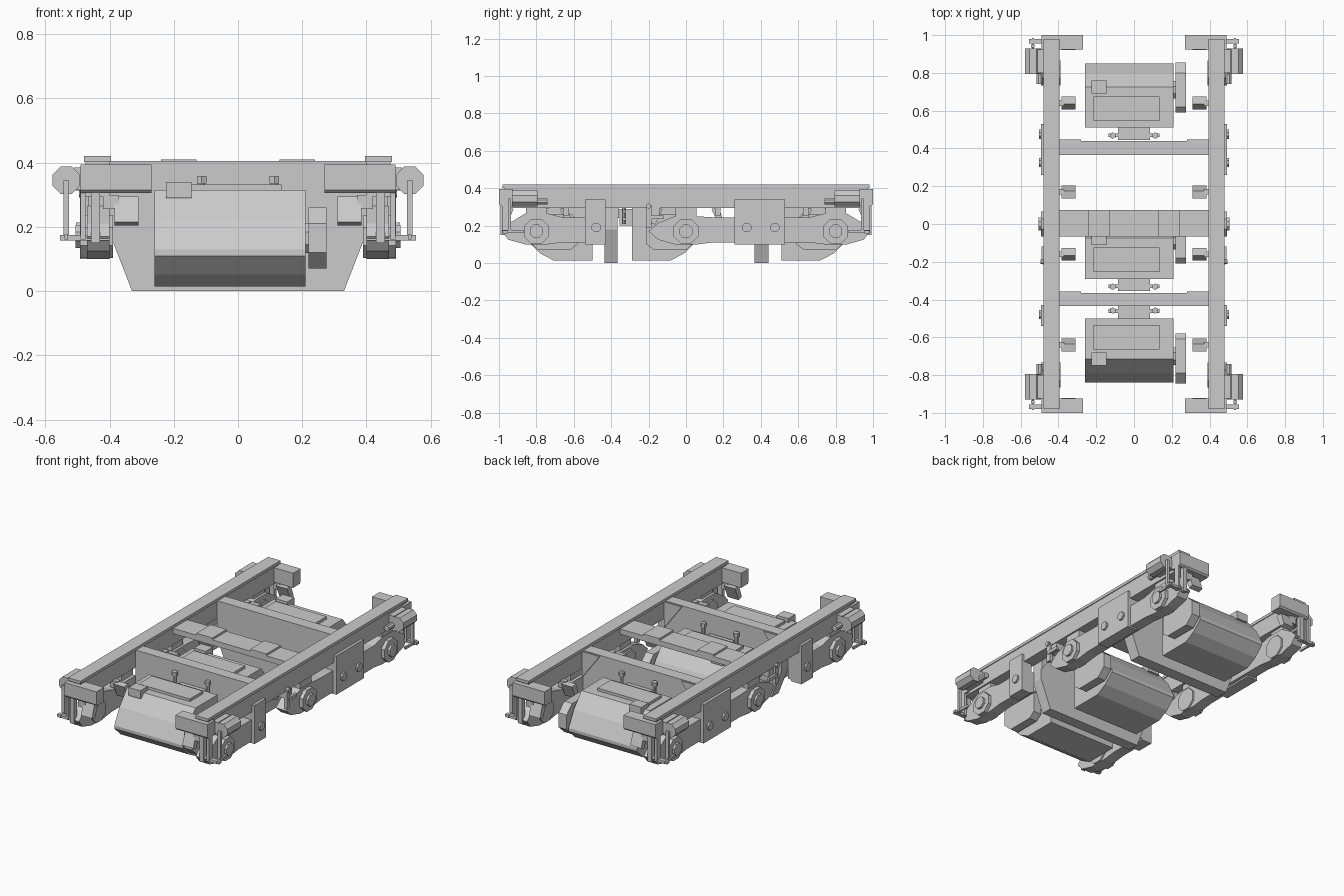
import bpy, bmesh
from math import cos, sin, pi

if "Cube" in bpy.data.objects:
    bpy.data.objects.remove(bpy.data.objects["Cube"])


def prism(name, pts, a, b, axis='x'):
    """Extrude a closed 2D profile: (y,z) along x, (x,z) along y, (x,y) along z."""
    place = {'x': lambda p, t: (t, p[0], p[1]),
             'y': lambda p, t: (p[0], t, p[1]),
             'z': lambda p, t: (p[0], p[1], t)}[axis]
    bm = bmesh.new()
    lo = [bm.verts.new(place(p, a)) for p in pts]
    hi = [bm.verts.new(place(p, b)) for p in pts]
    bm.faces.new(lo)
    bm.faces.new(hi)
    n = len(pts)
    for i in range(n):
        j = (i + 1) % n
        bm.faces.new((lo[i], lo[j], hi[j], hi[i]))
    bmesh.ops.recalc_face_normals(bm, faces=bm.faces)
    me = bpy.data.meshes.new(name)
    bm.to_mesh(me)
    bm.free()
    ob = bpy.data.objects.new(name, me)
    bpy.context.collection.objects.link(ob)
    return ob


def box(name, x0, x1, y0, y1, z0, z1):
    return prism(name, [(x0, y0), (x1, y0), (x1, y1), (x0, y1)], z0, z1, 'z')


def cyl(name, c, r, a, b, axis='x', n=8):
    pts = [(c[0] + r * cos(2 * pi * (i + .5) / n),
            c[1] + r * sin(2 * pi * (i + .5) / n)) for i in range(n)]
    return prism(name, pts, a, b, axis)


# traction motors: flat side at y0, rounded side towards d
MOTOR = [(0, .015), (0, .315), (.215, .315), (.29, .225), (.34, .13),
         (.34, .11), (.28, .052), (.21, .015)]
GEAR = [(.08, .10), (.08, .23), (.11, .26), (.29, .26), (.345, .21),
        (.345, .12), (.29, .07), (.12, .07)]
for tag, y0, d in (('front', -.50, -1), ('middle', -.29, 1), ('rear', .51, 1)):
    Y = lambda u: y0 + d * u
    prism(tag + '_motor', [(Y(u), z) for u, z in MOTOR], -.26, .21)
    prism(tag + '_gear_case', [(Y(u), z) for u, z in GEAR], .22, .275)
    cyl(tag + '_gear_shaft', (Y(.2), .165), .05, .205, .225)
    box(tag + '_motor_lid', -.215, .135, Y(.035), Y(.165), .31, .332)
    box(tag + '_terminal_box', -.225, -.145, Y(.18), Y(.25), .29, .34)
    # nose suspension between motor and transom
    box(tag + '_motor_nose', -.085, .085, Y(.01), Y(-.065), .20, .29)
    for z in (.235, .275):
        box(tag + '_nose_bar', -.135, .135, Y(-.03), Y(-.05), z - .008, z + .008)
    for x in (-.113, .113):
        cyl(tag + '_nose_bolt', (x, Y(-.042)), .011, .21, .355, 'z')
        cyl(tag + '_nose_bolt_head', (x, Y(-.042)), .017, .335, .358, 'z', 6)

# transoms and centre cross plank
TRANSOM = [(-.33, 0), (.33, 0), (.40, .18), (.40, .405), (-.40, .405), (-.40, .18)]
for tag, y0, y1 in (('front', -.435, -.365), ('rear', .365, .44)):
    prism(tag + '_transom', TRANSOM, y0, y1, 'y')
    for s in (-1, 1):
        prism(tag + '_transom_gusset',
              [(s * .40, .40), (s * .28, .40), (s * .40, .24)], y1, y1 + .008, 'y')
box('centre_cross_plank', -.41, .41, -.065, .075, .365, .398)
for s in (-1, 1):
    box('plank_pad', s * .13, s * .24, -.065, .075, .395, .41)

# lower side beams, with a gap ahead of the middle axle
BEAM_FRONT = [(-.985, .17), (-.95, .125), (-.86, .10), (-.74, .10), (-.66, .11),
              (-.43, .11), (-.43, .245), (-.66, .245), (-.74, .265), (-.86, .265),
              (-.95, .21)]
BEAM_REAR = [(-.20, .17), (-.15, .125), (-.06, .10), (.06, .10), (.14, .11),
             (.66, .11), (.74, .10), (.86, .10), (.95, .125), (.985, .17),
             (.95, .21), (.86, .265), (.74, .265), (.66, .245), (.14, .245),
             (.06, .25), (-.06, .25), (-.15, .215)]

for s in (-1, 1):
    # main side frame with top flange
    box('side_frame', s * .40, s * .475, -.97, .97, .295, .405)
    box('side_frame_flange', s * .395, s * .48, -.98, .98, .402, .42)
    prism('front_lower_beam', BEAM_FRONT, s * .40, s * .47)
    prism('rear_lower_beam', BEAM_REAR, s * .40, s * .47)

    # axle boxes
    for y in (-.8, 0, .8):
        cyl('axle_box', (y, .17), .072, s * .39, s * .492)
        cyl('axle_box_cap', (y, .17), .038, s * .48, s * .506)
        box('axle_box_guide', s * .415, s * .465, y - .055, y + .055, .23, .30)

    # spring pad plates with bosses
    for tag, y0, y1, bosses in (('narrow', -.54, -.43, (-.48,)),
                                ('wide', .26, .53, (.325, .475))):
        box(tag + '_spring_pad', s * .42, s * .492, y0, y1, .10, .34)
        for y in bosses:
            cyl(tag + '_pad_boss', (y, .19), .026, s * .48, s * .504)

    # brake shoes with hangers, w points to the wheel
    for y, w in ((-.955, 1), (-.64, -1), (-.16, 1), (.17, -1), (.64, 1), (.955, -1)):
        prism('brake_shoe', [(y + w * .034, .29), (y - w * .006, .295),
                             (y - w * .034, .215), (y - w * .004, .205)],
              s * .31, s * .385)
        box('brake_shoe_arm', s * .37, s * .42, y - .014, y + .014, .255, .30)

    for e in (-1, 1):
        # end brackets
        prism('end_bracket', [(e * .925, .305), (e * .925, .395), (e * 1.0, .395),
                              (e * 1.0, .315), (e * .99, .305)], s * .27, s * .49)
        # brake cylinders
        cyl('brake_cylinder', (s * .535, .345), .046, e * .795, e * .93, 'y')
        box('brake_cylinder_mount', s * .47, s * .51, e * .80, e * .925, .315, .385)
        cyl('brake_cylinder_stub', (s * .50, .33), .018, e * .74, e * .80, 'y')
        # brake rigging loop at each corner
        box('rigging_rod', s * .526, s * .544, e * .935, e * .95, .16, .345)
        box('rigging_link', s * .529, s * .541, e * .87, e * .985, .16, .176)
        box('rigging_bar', s * .40, s * .555, e * .955, e * .98, .158, .174)
        box('rigging_hanger', s * .43, s * .458, e * .965, e * .992, .15, .31)
        box('rigging_side_hanger', s * .475, s * .49, e * .95, e * .985, .16, .305)

    # lever hung in front of the middle axle
    box('lever', s * .465, s * .485, -.215, -.185, .19, .31)
    cyl('lever_pin', (-.20, .305), .014, s * .46, s * .495)
    box('lever_link', s * .475, s * .49, -.20, -.12, .235, .255)
    box('lever_bracket', s * .42, s * .47, -.21, -.14, .25, .30)
